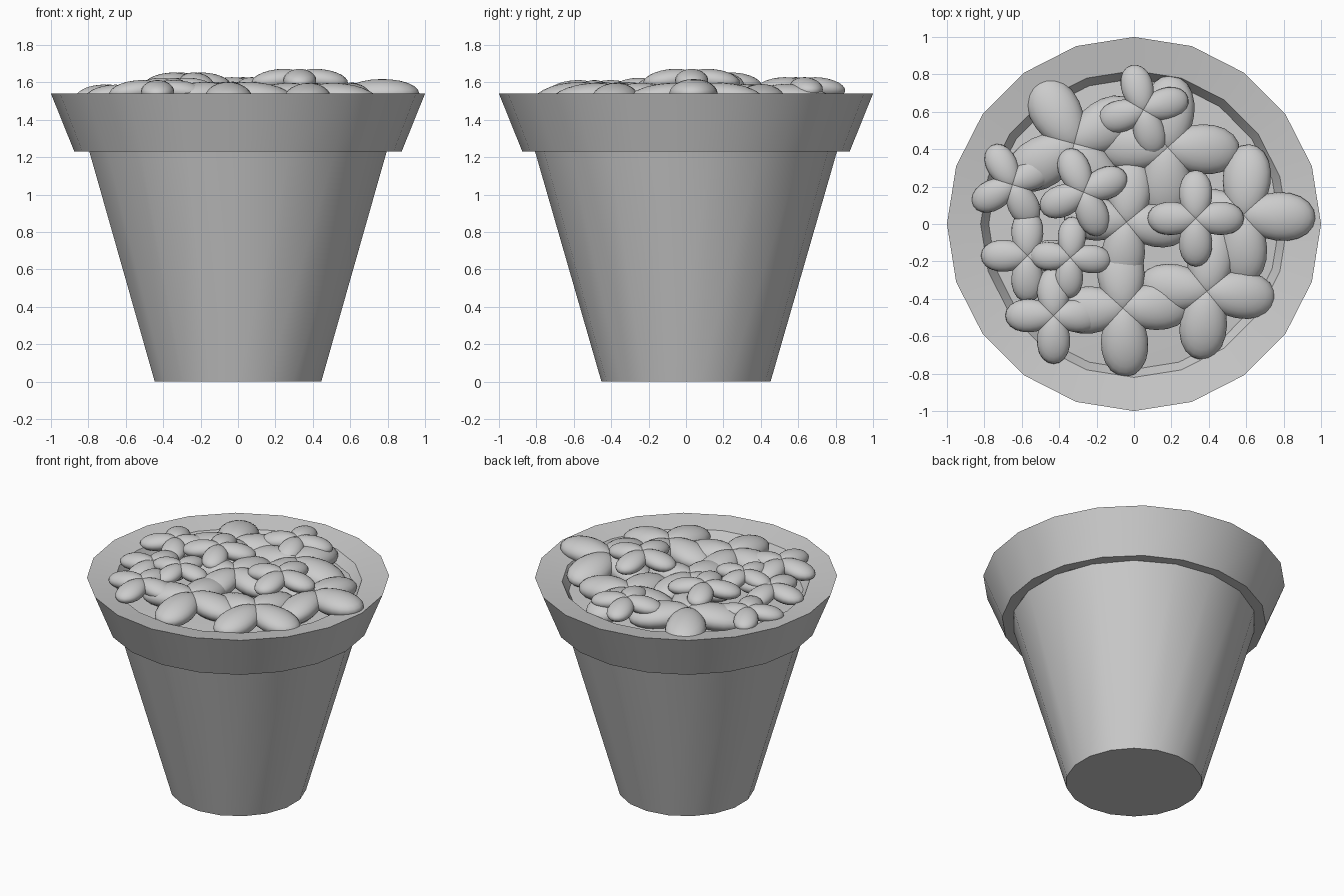
import bpy, bmesh, math
from mathutils import Matrix, Vector

if "Cube" in bpy.data.objects:
    bpy.data.objects.remove(bpy.data.objects["Cube"])


def finish(bm, name, angle):
    bmesh.ops.recalc_face_normals(bm, faces=bm.faces[:])
    me = bpy.data.meshes.new(name)
    bm.to_mesh(me)
    bm.free()
    ob = bpy.data.objects.new(name, me)
    bpy.context.collection.objects.link(ob)
    bpy.ops.object.select_all(action='DESELECT')
    ob.select_set(True)
    bpy.context.view_layer.objects.active = ob
    bpy.ops.object.shade_smooth_by_angle(angle=math.radians(angle))
    return ob


def lathe(name, profile, sides, start=90, closed=False, caps=()):
    """Polygonal rings from (radius, z) points, vertices starting at +y."""
    bm = bmesh.new()
    rings = []
    for r, z in profile:
        ring = []
        for i in range(sides):
            a = math.radians(start) + i * math.tau / sides
            ring.append(bm.verts.new((r * math.cos(a), r * math.sin(a), z)))
        rings.append(ring)
    pairs = list(zip(rings, rings[1:]))
    if closed:
        pairs.append((rings[-1], rings[0]))
    for a, b in pairs:
        for i in range(sides):
            j = (i + 1) % sides
            bm.faces.new((a[i], a[j], b[j], b[i]))
    for c in caps:
        bm.faces.new(rings[c])
    return finish(bm, name, 35)


# Tapered pot body, closed at the bottom
lathe("pot_body", [(0.452, 0), (0.807, 1.23)], 18, caps=(0,))

# Flared rim band with a shallow inward lip
lathe("pot_rim", [(0.80, 1.23), (0.875, 1.23), (1.0, 1.54), (0.82, 1.51), (0.77, 1.43)], 20)

# Soil inside the rim
lathe("soil", [(0.79, 1.44), (0.4, 1.47)], 18, caps=(1,))


def flower(name, x, y, top, radius, rot, lean_x=0, lean_y=0, droop=7):
    """Four egg-shaped petals meeting at a low dome."""
    thick = 0.19 * radius + 0.008
    bm = bmesh.new()
    base = (Matrix.Translation((x, y, top - thick))
            @ Matrix.Rotation(math.radians(lean_y), 4, 'Y')
            @ Matrix.Rotation(math.radians(lean_x), 4, 'X'))
    for k in range(4):
        m = (base @ Matrix.Rotation(math.radians(rot + 90 * k), 4, 'Z')
             @ Matrix.Rotation(math.radians(droop), 4, 'Y'))
        new = bmesh.ops.create_uvsphere(bm, u_segments=20, v_segments=12, radius=1)["verts"]
        for v in new:
            p = v.co
            w = 0.34 * radius * (1 + 0.12 * p.x)
            v.co = m @ Vector((radius * (0.46 + 0.54 * p.x), w * p.y, thick * p.z))
    finish(bm, name, 60)


# Large blossoms underneath: x, y, top height, radius, rotation, leans
large = [
    (-0.32, 0.43, 1.61, 0.40, 30, 0, 0),
    (0.18, 0.41, 1.61, 0.39, -3, 0, 0),
    (0.59, 0.05, 1.615, 0.38, -3, 0, -8),
    (-0.04, 0.01, 1.62, 0.34, -6, 0, 0),
    (-0.06, -0.45, 1.62, 0.37, 3, 0, 0),
    (0.39, -0.36, 1.615, 0.37, -6, 0, 0),
]
# Small blossoms on top
small = [
    (0.05, 0.61, 1.64, 0.25, 15, 0, 0),
    (-0.27, 0.17, 1.665, 0.25, 22, 0, 0),
    (-0.65, 0.21, 1.60, 0.24, 28, 0, 0),
    (-0.57, -0.17, 1.60, 0.25, 0, 0, 0),
    (-0.34, -0.18, 1.635, 0.22, -4, 0, 0),
    (-0.43, -0.49, 1.625, 0.26, 0, 0, 0),
    (0.33, 0.03, 1.685, 0.26, 0, 0, 0),
]
for group, data in (("large_blossom", large), ("small_blossom", small)):
    for i, (x, y, top, r, rot, lx, ly) in enumerate(data):
        flower(f"{group}_{i + 1}", x, y, top, r, rot, lx, ly)
